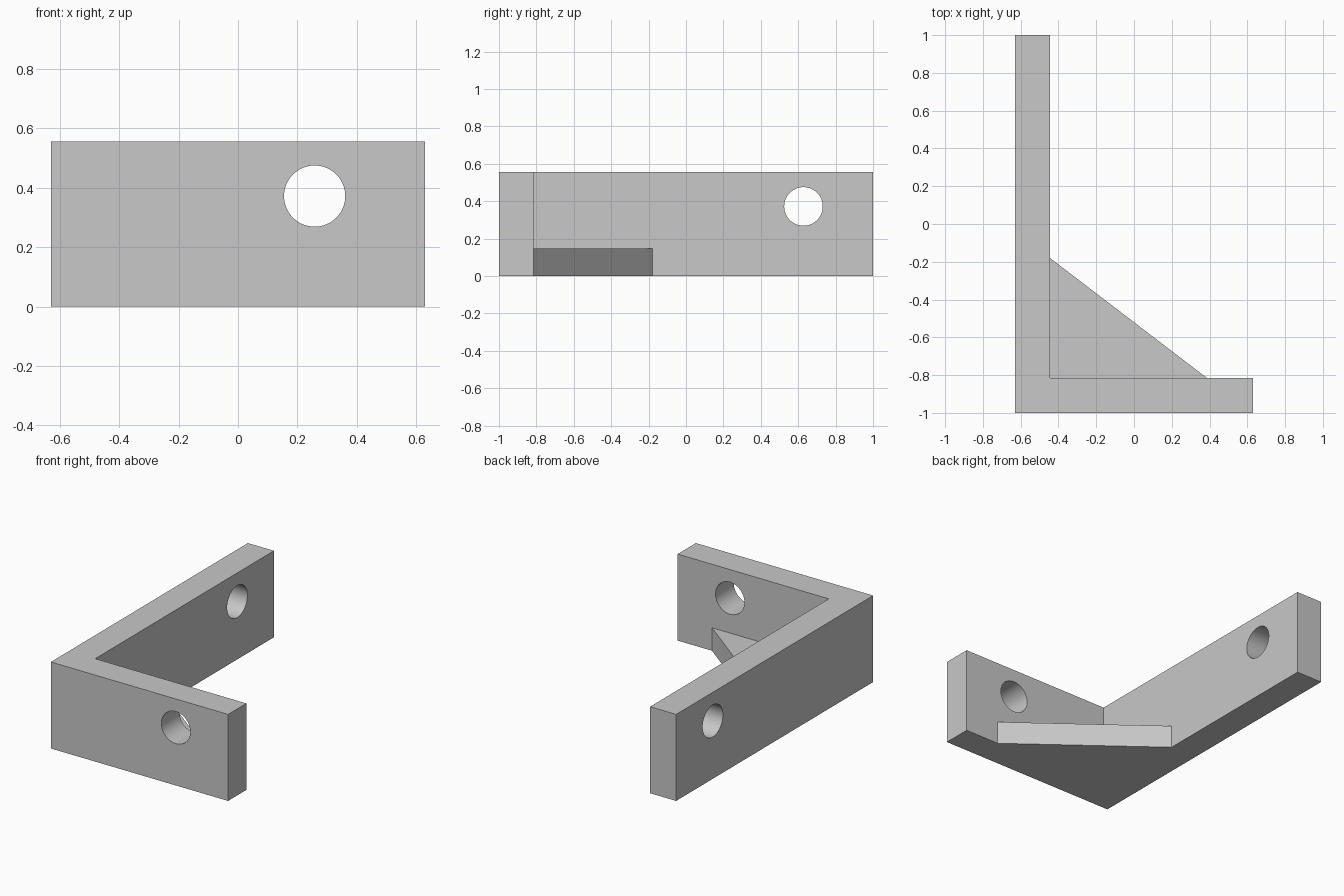
import bpy, bmesh
from math import pi, radians

cube = bpy.data.objects.get("Cube")
if cube:
    bpy.data.objects.remove(cube, do_unlink=True)

# Overall sizes
W, L, H = 0.63, 1.0, 0.556      # half width, half length, height
T = 0.185                       # wall thickness
HOLE_R, HOLE_Z = 0.103, 0.372
GUSSET_H = 0.148
inner_x, inner_y = -W + T, -L + T

grey = bpy.data.materials.new("plain grey")
grey.use_nodes = True
colour = (0.58, 0.58, 0.58, 1)
grey.diffuse_color = colour
grey.node_tree.nodes["Principled BSDF"].inputs["Base Color"].default_value = colour


def extrude_profile(name, points, height):
    """Raise a flat outline from the ground into a solid."""
    bm = bmesh.new()
    base = bm.faces.new([bm.verts.new((x, y, 0)) for x, y in points])
    top = bmesh.ops.extrude_face_region(bm, geom=[base])["geom"]
    bmesh.ops.translate(bm, vec=(0, 0, height),
                        verts=[v for v in top if isinstance(v, bmesh.types.BMVert)])
    bmesh.ops.recalc_face_normals(bm, faces=bm.faces)
    mesh = bpy.data.meshes.new(name)
    bm.to_mesh(mesh)
    bm.free()
    mesh.materials.append(grey)
    obj = bpy.data.objects.new(name, mesh)
    bpy.context.collection.objects.link(obj)
    return obj


def drill(target, name, location, rotation):
    """Cut a round bolt hole through the target."""
    bpy.ops.mesh.primitive_cylinder_add(vertices=64, radius=HOLE_R, depth=T * 2,
                                        location=location, rotation=rotation)
    cutter = bpy.context.object
    cutter.name = name
    cutter.hide_render = True
    cutter.data.materials.append(grey)
    mod = target.modifiers.new(name, "BOOLEAN")
    mod.operation = "DIFFERENCE"
    mod.solver = "EXACT"
    mod.object = cutter
    bpy.context.view_layer.objects.active = target
    bpy.ops.object.modifier_apply(modifier=mod.name)
    bpy.data.objects.remove(cutter, do_unlink=True)


# L-shaped walls
walls = extrude_profile("bracket_walls", [
    (-W, -L), (W, -L), (W, inner_y), (inner_x, inner_y), (inner_x, L), (-W, L)], H)

# Bolt holes, one in each wall
drill(walls, "short_wall_hole", (0.258, -L + T / 2, HOLE_Z), (pi / 2, 0, 0))
drill(walls, "long_wall_hole", (-W + T / 2, 0.628, HOLE_Z), (0, pi / 2, 0))

# Triangular gusset in the inner corner
gusset = extrude_profile("corner_gusset", [
    (inner_x, inner_y), (0.386, inner_y), (inner_x, -0.18)], GUSSET_H)

# Smooth hole walls, crisp edges elsewhere
bpy.ops.object.select_all(action="DESELECT")
walls.select_set(True)
bpy.context.view_layer.objects.active = walls
bpy.ops.object.shade_smooth_by_angle(angle=radians(30))
